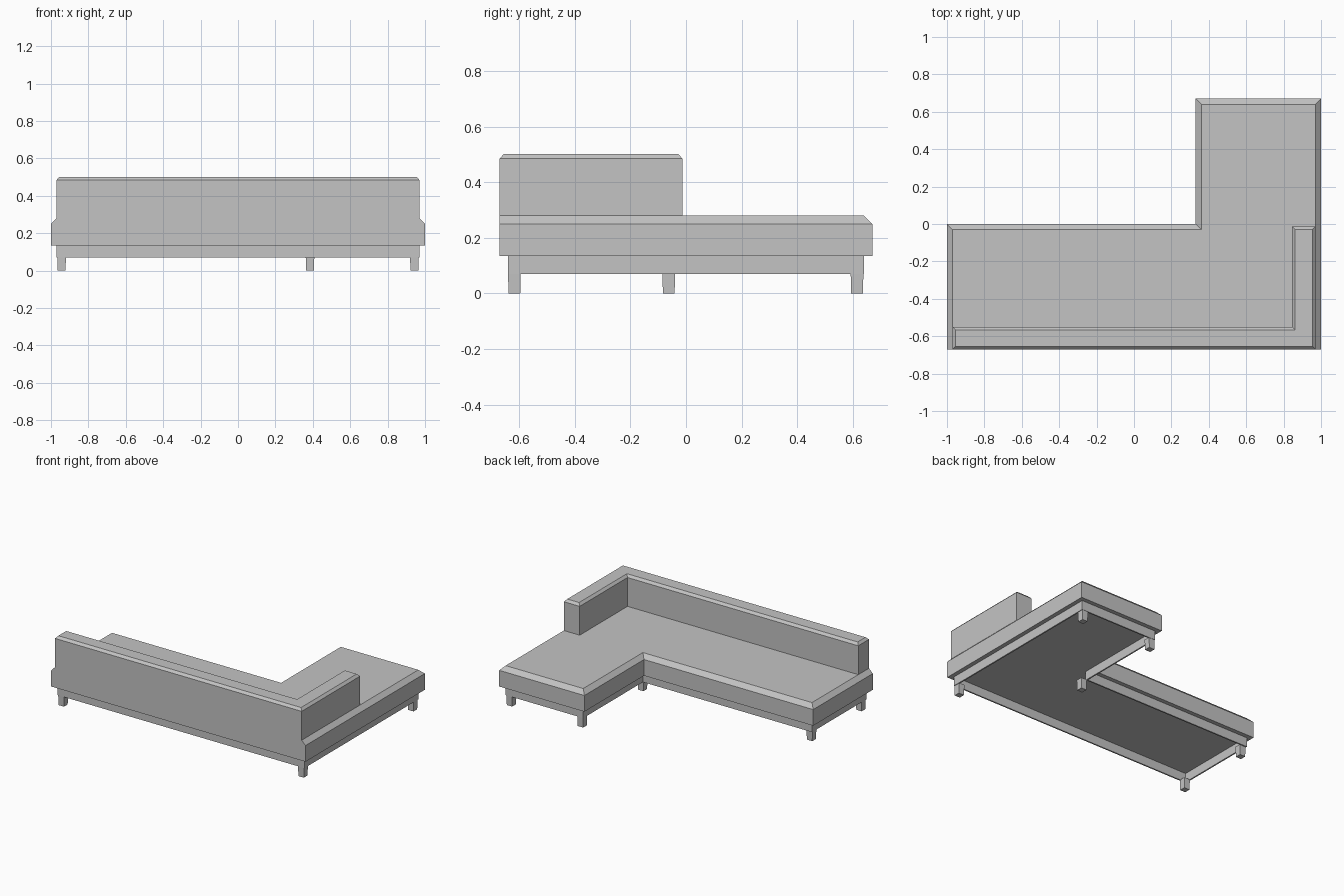
import bpy
import bmesh
from mathutils import Vector

cube = bpy.data.objects.get("Cube")
if cube:
    bpy.data.objects.remove(cube, do_unlink=True)

grey = bpy.data.materials.new("grey upholstery")
grey.use_nodes = True
colour = (0.55, 0.55, 0.55, 1)
grey.diffuse_color = colour
grey.node_tree.nodes["Principled BSDF"].inputs["Base Color"].default_value = colour


def inset(outline, amounts):
    """Move each edge of a right-angled, counter-clockwise outline inwards."""
    count = len(outline)
    if not isinstance(amounts, (list, tuple)):
        amounts = [amounts] * count
    points = [Vector(p) for p in outline]
    shifts = []
    for i, p in enumerate(points):
        d = (points[(i + 1) % count] - p).normalized()
        shifts.append(Vector((-d.y, d.x)) * amounts[i])
    return [p + shifts[i] + shifts[i - 1] for i, p in enumerate(points)]


def loft(name, layers):
    """Join a stack of (outline, height) layers into a closed solid."""
    bm = bmesh.new()
    rings = [[bm.verts.new((p[0], p[1], z)) for p in outline] for outline, z in layers]
    for a, b in zip(rings, rings[1:]):
        for i in range(len(a)):
            j = (i + 1) % len(a)
            bm.faces.new((a[i], a[j], b[j], b[i]))
    bm.faces.new(rings[0][::-1])
    bm.faces.new(rings[-1])
    bmesh.ops.recalc_face_normals(bm, faces=bm.faces)
    mesh = bpy.data.meshes.new(name)
    bm.to_mesh(mesh)
    bm.free()
    mesh.materials.append(grey)
    obj = bpy.data.objects.new(name, mesh)
    bpy.context.collection.objects.link(obj)
    return obj


# L-shaped seat, bevelled everywhere except along the backrest side
W, D, X, Y = 1.0, 0.67, 0.33, 0.0
seat = [(-W, -D), (W, -D), (W, D), (X, D), (X, Y), (-W, Y)]
bevel = [0] + [0.03] * 5
loft("seat", [(seat, 0.135), (seat, 0.25), (inset(seat, bevel), 0.28)])

# Backrest with its side arm
back = [(-0.97, -D), (0.97, -D), (0.97, -0.013),
        (0.845, -0.013), (0.845, -0.55), (-0.97, -0.55)]
loft("backrest", [(back, 0.275), (back, 0.485), (inset(back, 0.016), 0.502)])

# Hollow base frame
outer = inset(seat, 0.03)
inner = inset(outer, 0.01)
loft("base_frame", [(outer, 0.14), (outer, 0.07), (inner, 0.07), (inner, 0.133)])

# One slightly tapered leg in each corner of the frame
corners = {
    "front_right_leg": (-0.943, -0.617), "front_left_leg": (0.943, -0.617),
    "back_left_leg": (0.943, 0.615), "chaise_inner_leg": (0.385, 0.615),
    "middle_leg": (0.385, -0.062), "back_right_leg": (-0.943, -0.062),
}
for name, (x, y) in corners.items():
    def square(r):
        return [(x - r, y - r), (x + r, y - r), (x + r, y + r), (x - r, y + r)]
    loft(name, [(square(0.021), 0), (square(0.023), 0.075)])
